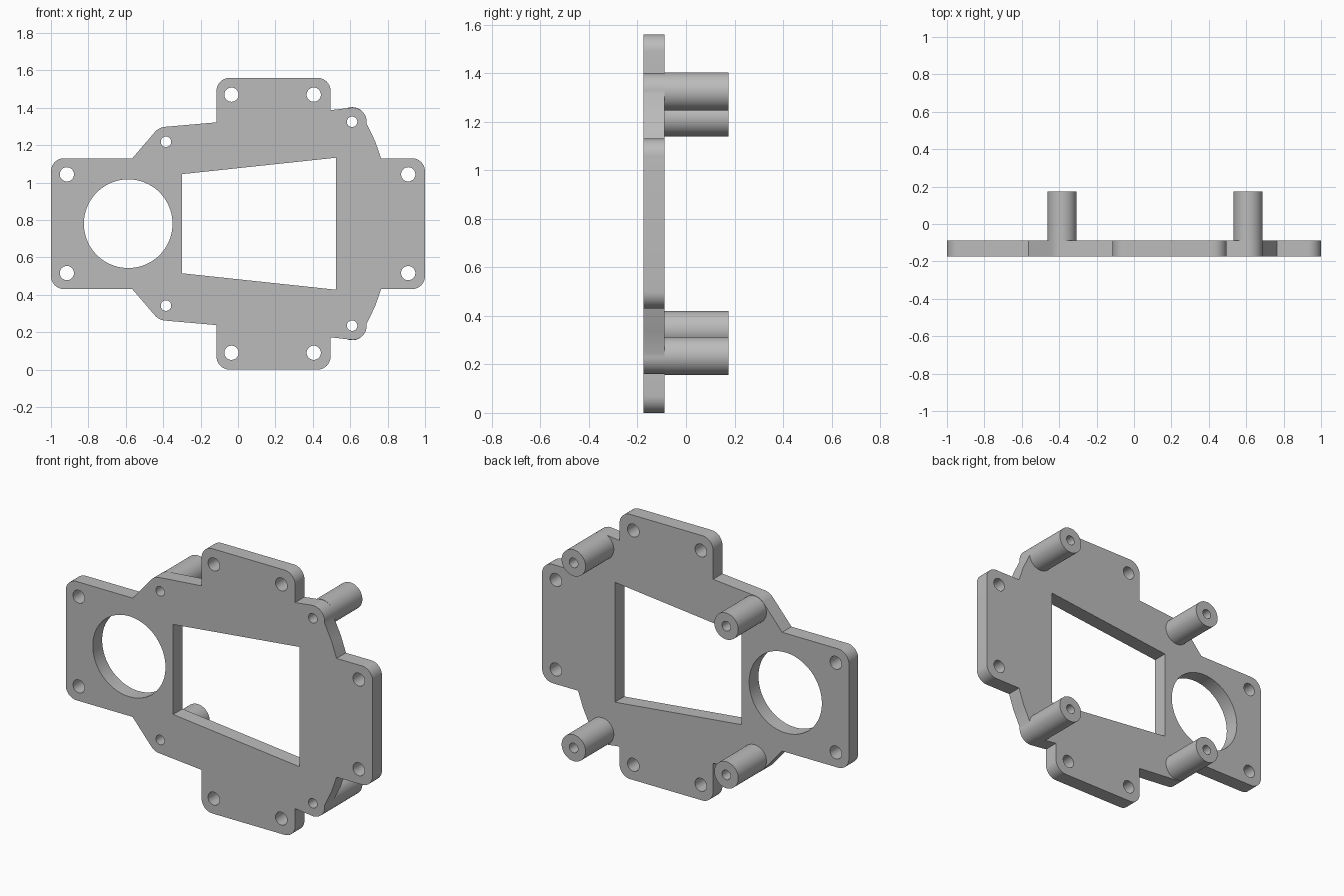
import bpy
import bmesh
import math
from mathutils import Vector

MID = 0.78                      # height of the mirror line
FRONT, BACK, TIP = -0.175, -0.088, 0.175
CORNER, POST = 0.07, 0.078      # outline fillet and post radius

cube = bpy.data.objects.get("Cube")
if cube:
    bpy.data.objects.remove(cube)

grey = bpy.data.materials.new("plain grey")
grey.use_nodes = True
colour = (0.5, 0.5, 0.5, 1)
grey.diffuse_color = colour
grey.node_tree.nodes["Principled BSDF"].inputs["Base Color"].default_value = colour


def circle(x, z, r, n=48):
    return [(x + r * math.cos(2 * math.pi * i / n),
             z + r * math.sin(2 * math.pi * i / n)) for i in range(n)]


def rounded(corners, steps=10):
    """Outline from (x, z, radius) corners, each filleted to its radius."""
    out = []
    for i, (x, z, r) in enumerate(corners):
        p = Vector((x, z))
        if r == 0:
            out.append((x, z))
            continue
        a = (Vector(corners[i - 1][:2]) - p).normalized()
        b = (Vector(corners[(i + 1) % len(corners)][:2]) - p).normalized()
        half = a.angle(b) / 2
        centre = p + (a + b).normalized() * (r / math.sin(half))
        start = p + a * (r / math.tan(half)) - centre
        end = p + b * (r / math.tan(half)) - centre
        sweep = math.pi - 2 * half
        for k in range(steps + 1):
            t = k / steps
            v = (start * math.sin((1 - t) * sweep) + end * math.sin(t * sweep))
            out.append(tuple(centre + v / math.sin(sweep)))
    return out


def extruded(name, loops, y0, y1):
    """Solid with holes, drawn in x-z and running from y0 to y1."""
    curve = bpy.data.curves.new(name, "CURVE")
    curve.dimensions = "2D"
    curve.fill_mode = "BOTH"
    curve.extrude = (y1 - y0) / 2
    for loop in loops:
        spline = curve.splines.new("POLY")
        spline.points.add(len(loop) - 1)
        for point, (x, z) in zip(spline.points, loop):
            point.co = (x, z, 0, 1)
        spline.use_cyclic_u = True
    obj = bpy.data.objects.new(name, curve)
    bpy.context.collection.objects.link(obj)
    obj.location.y = (y0 + y1) / 2
    obj.rotation_euler.x = math.pi / 2
    bpy.ops.object.select_all(action="DESELECT")
    obj.select_set(True)
    bpy.context.view_layer.objects.active = obj
    bpy.ops.object.convert(target="MESH")
    obj = bpy.context.view_layer.objects.active
    bm = bmesh.new()
    bm.from_mesh(obj.data)
    bmesh.ops.remove_doubles(bm, verts=bm.verts, dist=0.0002)
    bmesh.ops.recalc_face_normals(bm, faces=bm.faces)
    bm.to_mesh(obj.data)
    bm.free()
    obj.data.materials.clear()
    obj.data.materials.append(grey)
    bpy.ops.object.shade_smooth_by_angle(angle=math.radians(30))
    return obj


# Upper half of the plate outline, right to left, then mirrored below
upper = [
    (1.0, 1.13, CORNER), (0.765, 1.13, 0), (0.733, 1.222, 0), (0.688, 1.315, 0),
    (0.686, 1.41, 0.074), (0.495, 1.387, 0), (0.495, 1.56, CORNER),
    (-0.115, 1.56, CORNER), (-0.115, 1.322, 0), (-0.423, 1.295, POST),
    (-0.565, 1.13, 0), (-1.0, 1.13, CORNER),
]
lower = [(x, 2 * MID - z, r) for x, z, r in reversed(upper)]

# Openings: lens circle, tapered window, mounting holes, post bores
window = [(-0.3, 1.045), (0.525, 1.133), (0.525, 0.427), (-0.3, 0.515)]
loops = [rounded(upper + lower), circle(-0.587, MID, 0.237, 96), window]
posts = {"right": (-0.385, 0.438), "left": (0.61, 0.545)}
mounts = [(-0.035, 0.69), (0.405, 0.69), (0.91, 0.264), (-0.915, 0.264)]
for side in (1, -1):
    loops += [circle(x, MID + side * h, 0.038) for x, h in mounts]
    loops += [circle(x, MID + side * h, 0.028) for x, h in posts.values()]
extruded("mounting_plate", loops, FRONT, BACK)

# Hollow standoff posts on the back
for level, side in (("upper", 1), ("lower", -1)):
    for hand, (x, h) in posts.items():
        z = MID + side * h
        extruded(f"{level}_{hand}_post",
                 [circle(x, z, POST), circle(x, z, 0.028)], BACK, TIP)
